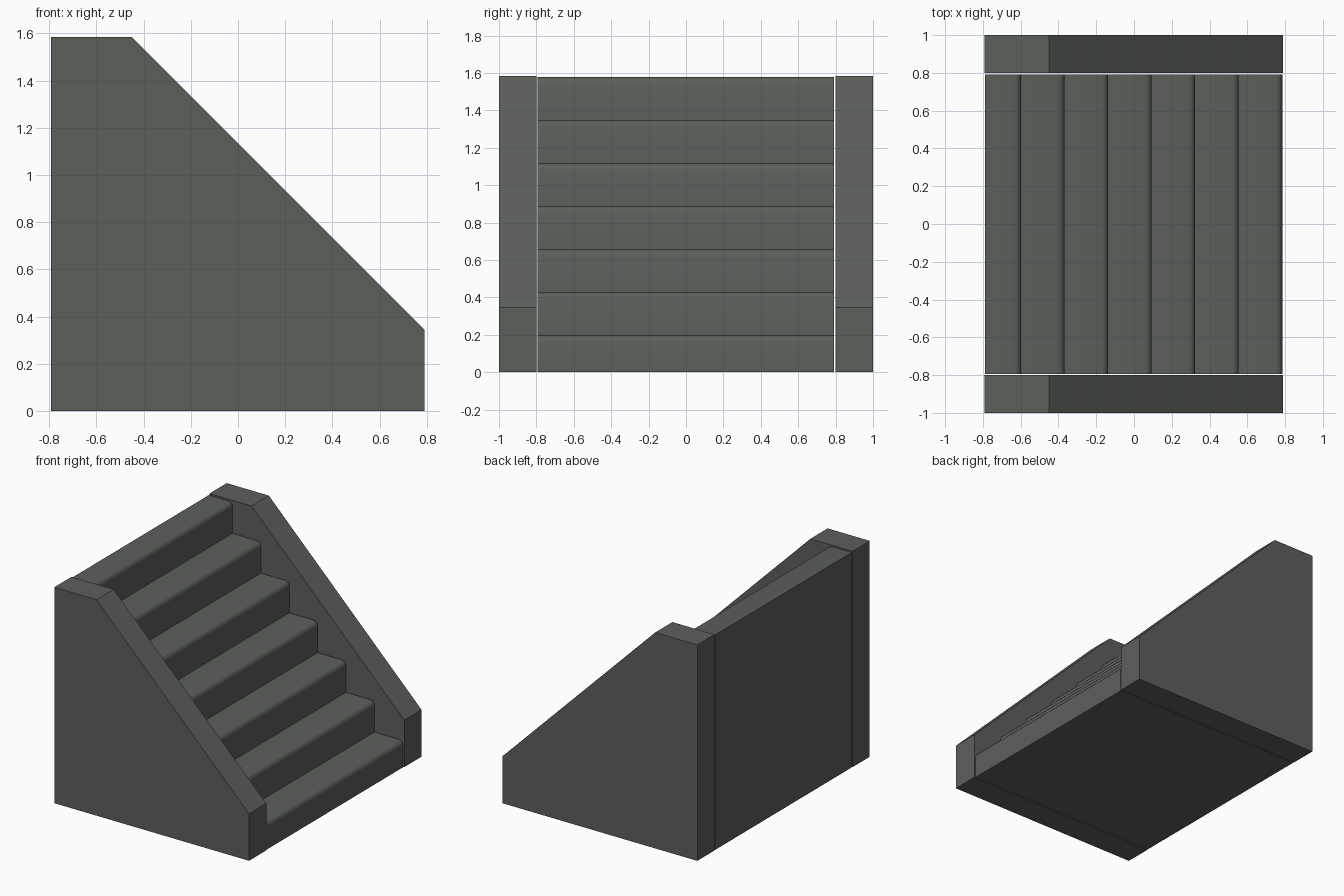
import bpy, math

if "Cube" in bpy.data.objects:
    bpy.data.objects.remove(bpy.data.objects["Cube"])

stone = bpy.data.materials.new("dark grey stone")
stone.diffuse_color = (0.105, 0.115, 0.102, 1)
stone.use_nodes = True
stone.node_tree.nodes["Principled BSDF"].inputs["Base Color"].default_value = stone.diffuse_color


def extrude_profile(name, pts, y0, y1):
    """Solid from an x,z outline (counter-clockwise seen from the front)."""
    n = len(pts)
    verts = [(x, y, z) for y in (y0, y1) for x, z in pts]
    faces = [tuple(range(n)), tuple(reversed(range(n, 2 * n)))]
    for i in range(n):
        j = (i + 1) % n
        faces.append((j, i, i + n, j + n))
    me = bpy.data.meshes.new(name)
    me.from_pydata(verts, [], faces)
    me.materials.append(stone)
    ob = bpy.data.objects.new(name, me)
    bpy.context.collection.objects.link(ob)
    return ob


# side walls
H = 1.585
wall = [(-0.792, 0), (0.79, 0), (0.79, 0.345), (-0.45, H), (-0.792, H)]
extrude_profile("front_side_wall", wall, -1.0, -0.8)
extrude_profile("back_side_wall", wall, 0.8, 1.0)

# staircase with rounded step noses
STEPS, RUN, RISE, R, SEG = 7, 0.2305, 0.23, 0.035, 3
outline = [(-0.79, 0), (0.785, 0)]
for i in range(STEPS):
    x, z = 0.785 - RUN * i, 0.198 + RISE * i
    if i:
        outline.append((x, z - RISE))          # inner corner
    for k in range(SEG + 1):                   # rounded nose
        a = math.pi / 2 * k / SEG
        outline.append((x - R + R * math.cos(a), z - R + R * math.sin(a)))
outline.append((-0.79, 0.198 + RISE * (STEPS - 1)))
stairs = extrude_profile("stairs", outline, -0.793, 0.791)

bpy.ops.object.select_all(action='DESELECT')
stairs.select_set(True)
bpy.context.view_layer.objects.active = stairs
bpy.ops.object.shade_smooth_by_angle(angle=math.radians(35))
